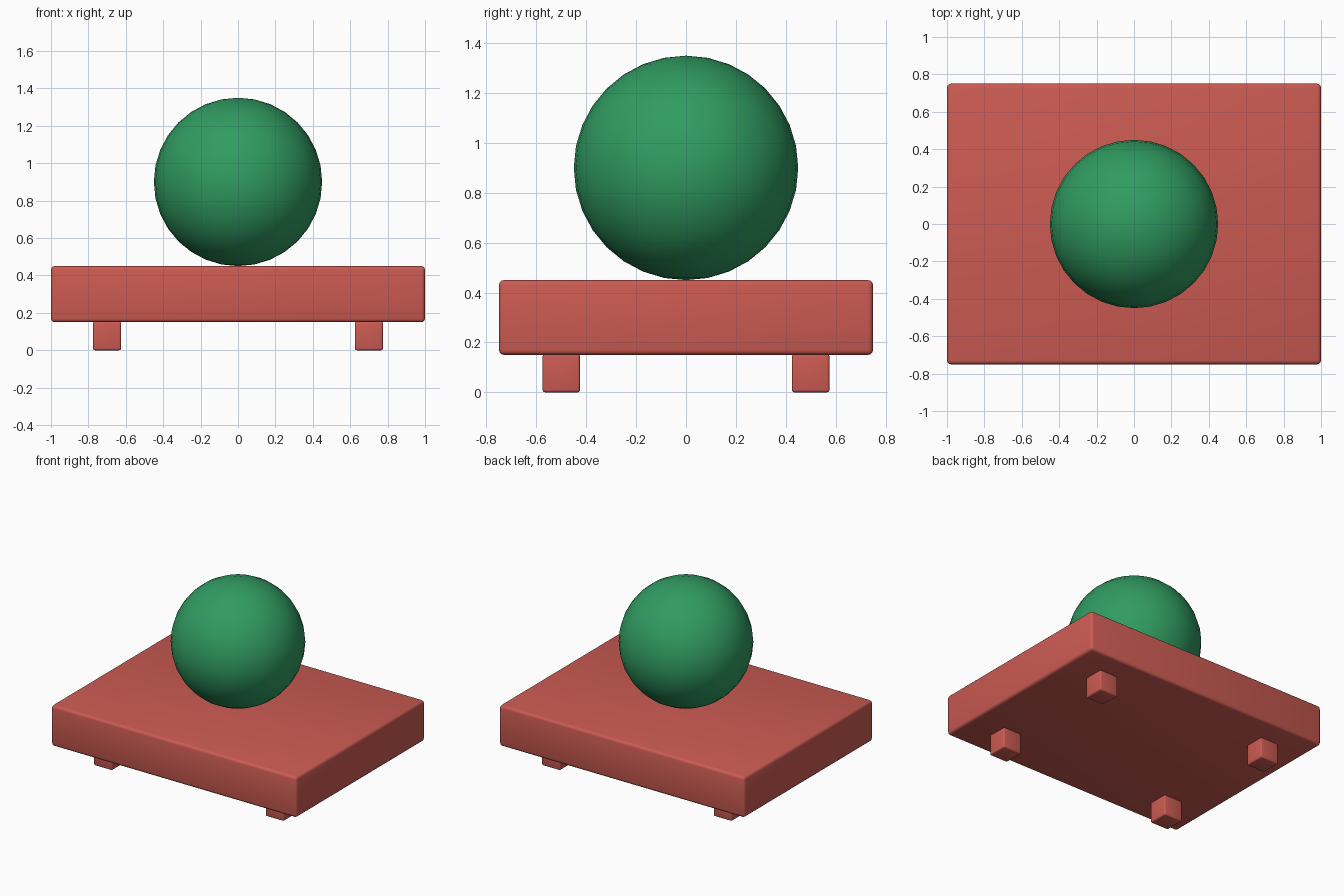
import bpy
import math

if "Cube" in bpy.data.objects:
    bpy.data.objects.remove(bpy.data.objects["Cube"])


def material(name, color):
    m = bpy.data.materials.new(name)
    m.diffuse_color = (*color, 1)
    m.use_nodes = True
    m.node_tree.nodes["Principled BSDF"].inputs["Base Color"].default_value = m.diffuse_color
    return m


red = material("brick red", (0.60, 0.105, 0.085))
green = material("leaf green", (0.03, 0.33, 0.12))


def rounded_box(name, center, size, radius, mat):
    bpy.ops.mesh.primitive_cube_add(size=1, location=center)
    ob = bpy.context.object
    ob.name = name
    ob.scale = size
    bpy.ops.object.transform_apply(location=False, rotation=False, scale=True)
    bevel = ob.modifiers.new("rounded edges", 'BEVEL')
    bevel.width = radius
    bevel.segments = 3
    bpy.ops.object.modifier_apply(modifier=bevel.name)
    bpy.ops.object.shade_smooth_by_angle(angle=math.radians(35))
    ob.data.materials.append(mat)
    return ob


# Thick slab
rounded_box("slab", (0, 0, 0.30), (2.0, 1.5, 0.30), 0.02, red)

# Four short feet
for side, x in (("left", -0.7), ("right", 0.7)):
    for end, y in (("front", -0.5), ("back", 0.5)):
        rounded_box(f"{end}_{side}_foot", (x, y, 0.077), (0.15, 0.15, 0.154), 0.01, red)

# Ball resting on the slab
bpy.ops.mesh.primitive_uv_sphere_add(segments=32, ring_count=16, radius=0.45,
                                     location=(0, 0, 0.90))
ball = bpy.context.object
ball.name = "ball"
ball.data.materials.append(green)
bpy.ops.object.shade_smooth()
